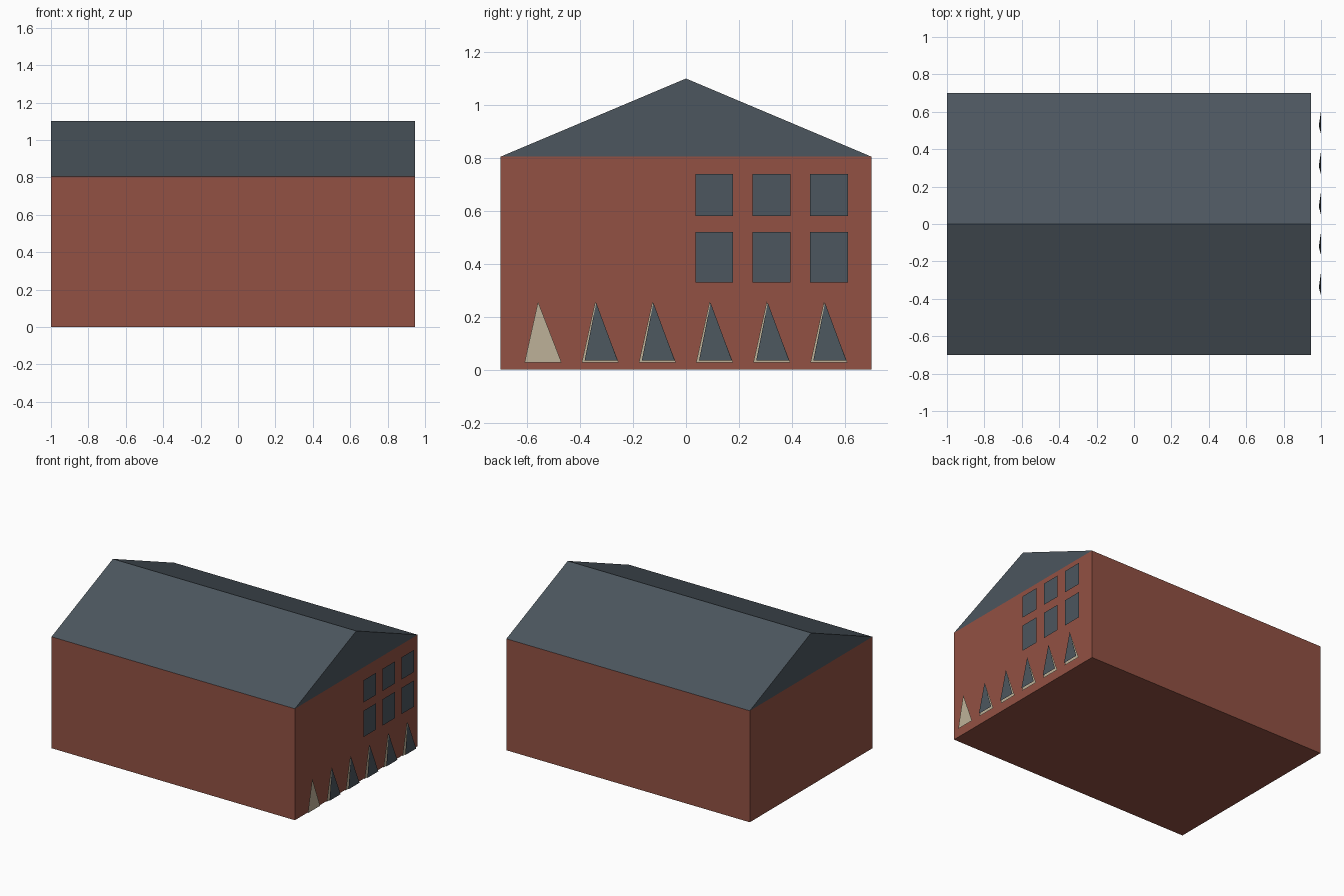
import bpy

if "Cube" in bpy.data.objects:
    bpy.data.objects.remove(bpy.data.objects["Cube"])


def material(name, rgb):
    """Flat colour given as 0-255 screen values, stored as linear."""
    m = bpy.data.materials.new(name)
    lin = [((c / 255 + 0.055) / 1.055) ** 2.4 for c in rgb]
    m.diffuse_color = (*lin, 1)
    m.use_nodes = True
    m.node_tree.nodes["Principled BSDF"].inputs["Base Color"].default_value = m.diffuse_color
    return m


brick = material("brick_red", (146, 81, 67))
slate = material("slate_grey", (76, 86, 94))
beige = material("beige_trim", (190, 177, 152))


def mesh_object(name, verts, faces, mat):
    me = bpy.data.meshes.new(name)
    me.from_pydata(verts, [], faces)
    me.materials.append(mat)
    ob = bpy.data.objects.new(name, me)
    bpy.context.collection.objects.link(ob)
    return ob


def extrude_x(name, profile, x0, x1, mat):
    """Closed prism from a (y, z) profile, counter-clockwise seen from +x."""
    n = len(profile)
    verts = [(x, y, z) for x in (x0, x1) for y, z in profile]
    faces = [tuple(reversed(range(n))), tuple(range(n, 2 * n))]
    faces += [(i, (i + 1) % n, n + (i + 1) % n, n + i) for i in range(n)]
    return mesh_object(name, verts, faces, mat)


LEFT, RIGHT, HALF, EAVE, RIDGE = -1.0, 0.945, 0.70, 0.805, 1.10

# Main block and gabled roof
extrude_x("brick_walls", [(-HALF, 0), (HALF, 0), (HALF, EAVE), (-HALF, EAVE)],
          LEFT, RIGHT, brick)
extrude_x("gable_roof", [(-HALF, EAVE), (HALF, EAVE), (0, RIDGE)],
          LEFT, RIGHT, slate)

# Two rows of windows, panes standing just off the gable wall
for row, (z0, z1) in enumerate([(0.33, 0.52), (0.58, 0.74)]):
    for col in range(3):
        y0 = 0.035 + 0.217 * col
        y1 = y0 + 0.142
        mesh_object(f"window_{row}_{col}",
                    [(0.98, y0, z0), (0.98, y1, z0), (0.98, y1, z1), (0.98, y0, z1)],
                    [(0, 1, 2, 3)], slate)

# Pointed ground-floor openings: beige surround, slate pane leaning in front
for i in range(6):
    y = -0.61 + 0.216 * i
    mesh_object(f"pointed_surround_{i}",
                [(0.985, y, 0.027), (0.985, y + 0.14, 0.027), (0.985, y + 0.051, 0.257)],
                [(0, 1, 2)], beige)
    if i > 0:
        mesh_object(f"pointed_pane_{i}",
                    [(1.0, y + 0.011, 0.034), (1.0, y + 0.136, 0.034),
                     (0.988, y + 0.055, 0.253)],
                    [(0, 1, 2)], slate)
